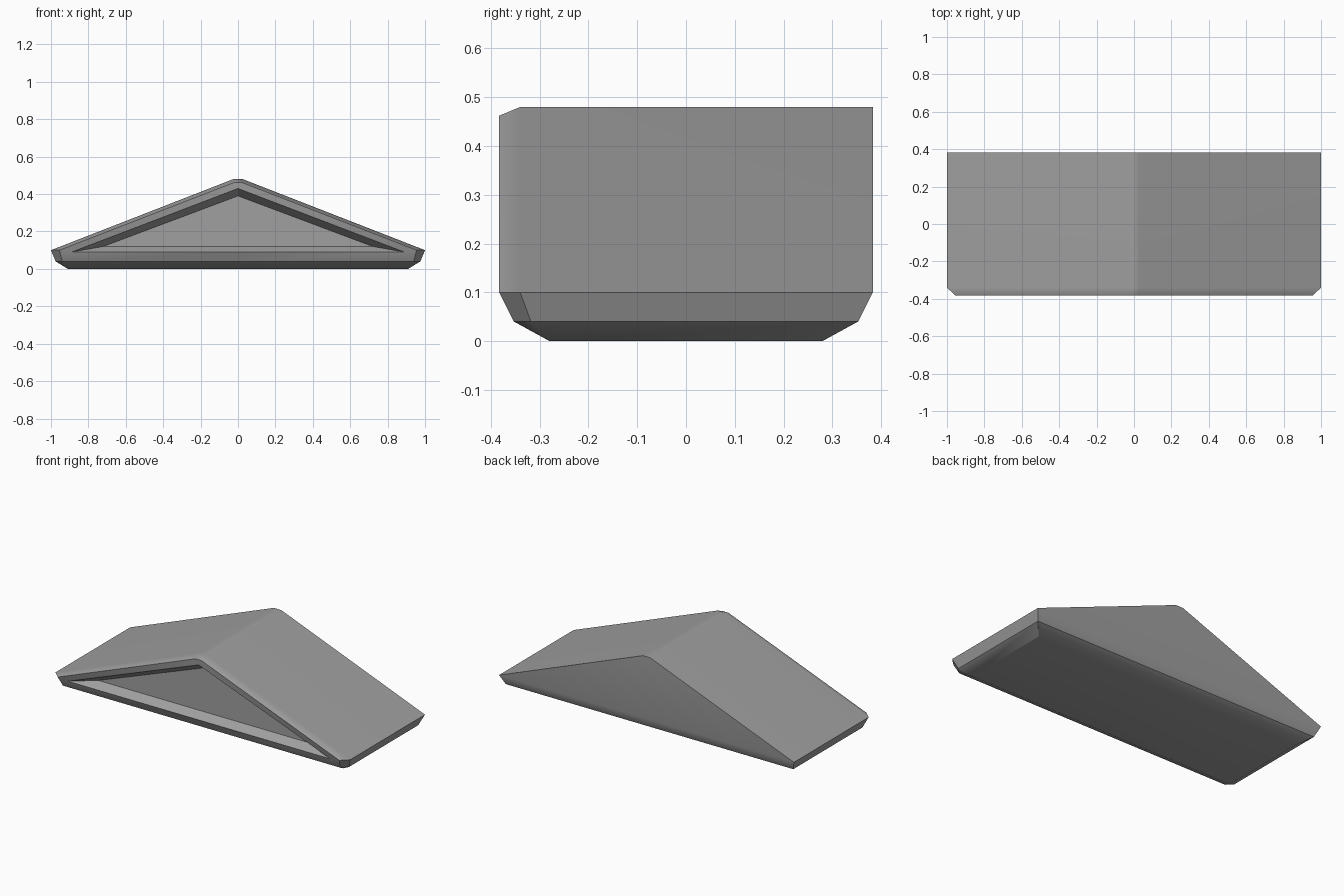
import bpy, bmesh, math

cube = bpy.data.objects.get("Cube")
if cube:
    bpy.data.objects.remove(cube, do_unlink=True)

# Single grey finish
grey = bpy.data.materials.new("roof grey")
grey.use_nodes = True
colour = (0.35, 0.35, 0.35, 1)
grey.diffuse_color = colour
grey.node_tree.nodes["Principled BSDF"].inputs["Base Color"].default_value = colour

bm = bmesh.new()


def point(x, y, z):
    return bm.verts.new((x, y, z))


def centre(vert):
    """Partner of a point on the centre plane."""
    return point(0, vert.co.y, vert.co.z)


def face(*verts):
    bm.faces.new(verts)


# Back outline, left half
ridge_back = point(0.025, 0.383, 0.48)
eave_back = point(1, 0.383, 0.1)
skirt_back = point(0.975, 0.353, 0.04)
base_back = point(0.91, 0.28, 0)

# Front outline, with chamfered edge and corner
ridge_front = point(0.025, -0.34, 0.48)
eave_front = point(1, -0.34, 0.1)
skirt_side = point(0.975, -0.318, 0.04)
skirt_front = point(0.94, -0.353, 0.04)
base_front = point(0.91, -0.28, 0)
rim_ridge = point(0.02, -0.383, 0.462)
rim_eave = point(0.955, -0.383, 0.1)

# Gable opening and recessed panel
open_apex = point(0, -0.383, 0.43)
open_corner = point(0.89, -0.378, 0.09)
panel_apex = point(0, -0.325, 0.39)
panel_corner = point(0.72, -0.325, 0.12)

ridge_back_c, eave_back_c, skirt_back_c, base_back_c = map(
    centre, (ridge_back, eave_back, skirt_back, base_back))
ridge_front_c, skirt_front_c, base_front_c, rim_ridge_c = map(
    centre, (ridge_front, skirt_front, base_front, rim_ridge))
open_c, panel_c = map(centre, (open_corner, panel_corner))

# Roof slope, ridge cap and their front chamfers
face(ridge_back_c, ridge_back, ridge_front, ridge_front_c)
face(ridge_back, eave_back, eave_front, ridge_front)
face(ridge_front_c, ridge_front, rim_ridge, rim_ridge_c)
face(ridge_front, eave_front, rim_eave, rim_ridge)

# Back gable and tapered skirt
face(ridge_back_c, eave_back_c, eave_back, ridge_back)
face(eave_back_c, skirt_back_c, skirt_back, eave_back)
face(skirt_back_c, base_back_c, base_back, skirt_back)
face(eave_back, skirt_back, skirt_side, eave_front)
face(skirt_back, base_back, base_front, skirt_side)
face(eave_front, skirt_side, skirt_front, rim_eave)
face(skirt_side, base_front, skirt_front)
face(skirt_front, base_front, base_front_c, skirt_front_c)
face(base_back_c, base_front_c, base_front, base_back)

# Front rim, sloping recess walls and panel
face(rim_ridge_c, rim_ridge, rim_eave, open_corner, open_apex)
face(rim_eave, skirt_front, skirt_front_c, open_c, open_corner)
face(open_apex, open_corner, panel_corner, panel_apex)
face(open_corner, open_c, panel_c, panel_corner)
face(panel_apex, panel_corner, panel_c)

# Mirror to the right half and clean up the flat seam
bmesh.ops.mirror(bm, geom=bm.verts[:] + bm.edges[:] + bm.faces[:],
                 axis='X', merge_dist=0.0001)
bmesh.ops.remove_doubles(bm, verts=bm.verts[:], dist=0.0001)
bmesh.ops.dissolve_limit(bm, angle_limit=math.radians(0.5),
                         verts=bm.verts[:], edges=bm.edges[:])
bmesh.ops.recalc_face_normals(bm, faces=bm.faces[:])

mesh = bpy.data.meshes.new("gable_roof")
bm.to_mesh(mesh)
bm.free()
mesh.materials.append(grey)
roof = bpy.data.objects.new("gable_roof", mesh)
bpy.context.collection.objects.link(roof)

# Soft shallow edges, crisp steep ones
bpy.ops.object.select_all(action='DESELECT')
roof.select_set(True)
bpy.context.view_layer.objects.active = roof
bpy.ops.object.shade_smooth_by_angle(angle=math.radians(30))
weighted = roof.modifiers.new("weighted normals", 'WEIGHTED_NORMAL')
weighted.keep_sharp = True
